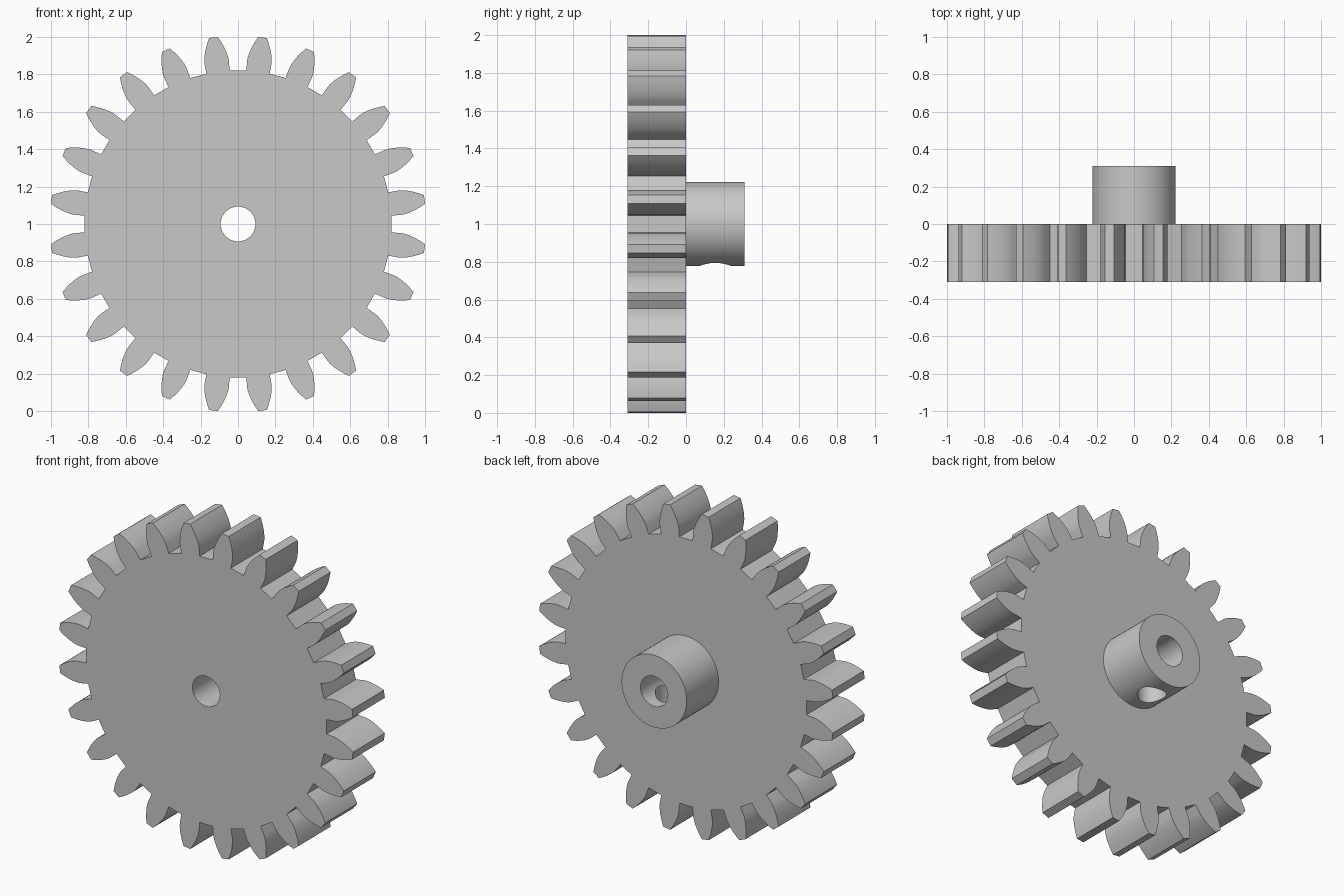
import bpy, bmesh
from math import sin, cos, tan, acos, pi, radians
from mathutils import Vector

cube = bpy.data.objects.get("Cube")
if cube:
    bpy.data.objects.remove(cube, do_unlink=True)

TEETH = 24
R_ROOT, R_BASE, R_TIP = 0.821, 0.874, 1.006
HALF_ROOT, HALF_BASE = radians(4.4), radians(4.3)
HALF_DEPTH = 0.31
CENTRE_Z = 1.0
FLANK_STEPS = 8

steel = bpy.data.materials.new("plain grey")
steel.use_nodes = True
grey = (0.58, 0.58, 0.58, 1)
steel.diffuse_color = grey
steel.node_tree.nodes["Principled BSDF"].inputs["Base Color"].default_value = grey


def flank():
    """Half tooth outline as (radius, half angle), root to tip, with an involute flank."""
    points = [(R_ROOT, HALF_ROOT)]
    for i in range(FLANK_STEPS + 1):
        r = R_BASE + (R_TIP - R_BASE) * i / FLANK_STEPS
        a = acos(min(1, R_BASE / r))
        points.append((r, HALF_BASE - (tan(a) - a)))
    return points


def gear_disc():
    side = flank()
    tooth = [(r, -a) for r, a in side] + [(r, a) for r, a in reversed(side)]
    bm = bmesh.new()
    ring = []
    for k in range(TEETH):
        mid = (k + 0.5) * 2 * pi / TEETH
        for r, a in tooth:
            ring.append(bm.verts.new((r * sin(mid + a), -HALF_DEPTH,
                                      CENTRE_Z + r * cos(mid + a))))
    front = bm.faces.new(ring)
    back = bmesh.ops.extrude_face_region(bm, geom=[front])["geom"]
    moved = [v for v in back if isinstance(v, bmesh.types.BMVert)]
    bmesh.ops.translate(bm, verts=moved, vec=Vector((0, HALF_DEPTH, 0)))
    bmesh.ops.recalc_face_normals(bm, faces=bm.faces)
    mesh = bpy.data.meshes.new("gear_wheel")
    bm.to_mesh(mesh)
    bm.free()
    obj = bpy.data.objects.new("gear_wheel", mesh)
    bpy.context.collection.objects.link(obj)
    return obj


def cylinder(name, radius, length, centre, along_y=True):
    bpy.ops.mesh.primitive_cylinder_add(
        vertices=64, radius=radius, depth=length, location=centre,
        rotation=(pi / 2 if along_y else 0, 0, 0))
    obj = bpy.context.object
    obj.name = name
    return obj


def combine(target, tool, operation):
    tool.hide_render = True
    mod = target.modifiers.new(tool.name, "BOOLEAN")
    mod.operation = operation
    mod.solver = "EXACT"
    mod.object = tool
    bpy.context.view_layer.objects.active = target
    bpy.ops.object.modifier_apply(modifier=mod.name)
    bpy.data.objects.remove(tool, do_unlink=True)


# Toothed wheel with a hub on its back
gear = gear_disc()
overlap = 0.1
hub = cylinder("hub", 0.222, HALF_DEPTH + overlap,
               (0, (HALF_DEPTH - overlap) / 2, CENTRE_Z))
combine(gear, hub, "UNION")

# Shaft bore through everything, set screw hole from below into the bore
bore = cylinder("shaft_bore", 0.093, 1.0, (0, 0, CENTRE_Z))
combine(gear, bore, "DIFFERENCE")
screw = cylinder("set_screw_hole", 0.082, 0.3,
                 (0, HALF_DEPTH / 2, CENTRE_Z - 0.15), along_y=False)
combine(gear, screw, "DIFFERENCE")

# Finish
gear.data.materials.clear()
gear.data.materials.append(steel)
for face in gear.data.polygons:
    face.material_index = 0
bpy.ops.object.select_all(action="DESELECT")
gear.select_set(True)
bpy.context.view_layer.objects.active = gear
bpy.ops.object.shade_smooth_by_angle(angle=radians(30))
